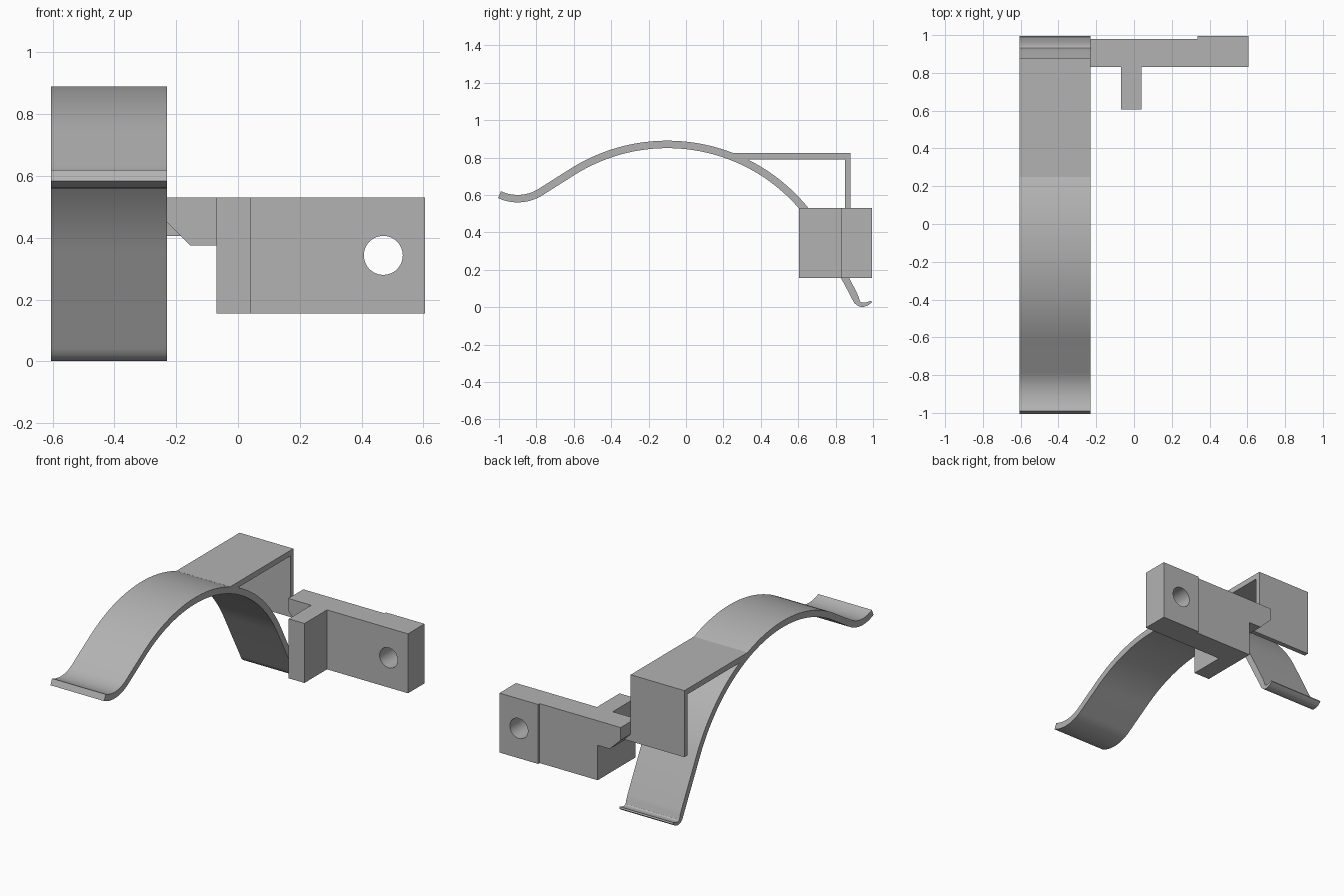
import bpy
import bmesh
from math import sin, cos, acos, atan2, radians, degrees, hypot
from mathutils import Vector

cube = bpy.data.objects.get("Cube")
if cube:
    bpy.data.objects.remove(cube, do_unlink=True)

grey = bpy.data.materials.new("plain grey")
grey.use_nodes = True
GREY = (0.45, 0.45, 0.45, 1)
grey.diffuse_color = GREY
grey.node_tree.nodes["Principled BSDF"].inputs["Base Color"].default_value = GREY

X0, X1 = -0.605, -0.23          # strap sides


def finish(bm, name):
    bmesh.ops.recalc_face_normals(bm, faces=bm.faces)
    mesh = bpy.data.meshes.new(name)
    bm.to_mesh(mesh)
    bm.free()
    mesh.materials.append(grey)
    obj = bpy.data.objects.new(name, mesh)
    bpy.context.collection.objects.link(obj)
    return obj


def activate(obj):
    bpy.ops.object.select_all(action='DESELECT')
    obj.select_set(True)
    bpy.context.view_layer.objects.active = obj


def prism(name, outline, depth):
    """Extrude a closed outline of 3D points along a vector."""
    bm = bmesh.new()
    face = bm.faces.new([bm.verts.new(p) for p in outline])
    ext = bmesh.ops.extrude_face_region(bm, geom=[face])["geom"]
    moved = [v for v in ext if isinstance(v, bmesh.types.BMVert)]
    bmesh.ops.translate(bm, verts=moved, vec=depth)
    return finish(bm, name)


def arc(center, radius, a0, a1, steps):
    """Points along an arc, angles in degrees."""
    angles = [radians(a0 + (a1 - a0) * i / steps) for i in range(steps + 1)]
    return [center + radius * Vector((cos(a), sin(a))) for a in angles]


def ribbon(name, path, halves):
    """Thick strap along a (y, z) centre line, spanning X0 to X1."""
    bm = bmesh.new()
    rings = []
    for i, p in enumerate(path):
        t = (path[min(i + 1, len(path) - 1)] - path[max(i - 1, 0)]).normalized()
        n = Vector((-t.y, t.x)) * halves[i]
        a, b = p + n, p - n
        rings.append([bm.verts.new(c) for c in
                      ((X0, *a), (X1, *a), (X1, *b), (X0, *b))])
    for r, s in zip(rings, rings[1:]):
        for k in range(4):
            m = (k + 1) % 4
            bm.faces.new((r[k], r[m], s[m], s[k]))
    bm.faces.new(rings[0])
    bm.faces.new(rings[-1])
    return finish(bm, name)


# Curved strap: front curl, straight tangent, main arch, rear leg and small foot
arch_c, arch_r = Vector((-0.1, -0.08)), 0.95
curl_c, curl_r = Vector((-0.9, 0.81)), 0.23
gap = curl_c - arch_c
tangent = degrees(atan2(gap.y, gap.x) - acos((arch_r + curl_r) / hypot(*gap)))
path = arc(curl_c, curl_r, 245, tangent + 180, 16)
path += arc(arch_c, arch_r, tangent, 28, 56)
halves = [0.02] * len(path)
foot = [(0.895, 0.072, .019), (0.906, 0.048, .018), (0.914, 0.03, .016),
        (0.924, 0.019, .013), (0.937, 0.013, .012), (0.952, 0.013, .011),
        (0.97, 0.018, .009), (0.992, 0.03, .005)]
path += [Vector(f[:2]) for f in foot]
halves += [f[2] for f in foot]
strap = ribbon("curved_strap", path, halves)
activate(strap)
bpy.ops.object.shade_smooth_by_angle(angle=radians(25))

# Angled bracket over the rear of the strap
bracket = [(0.25, 0.825), (0.88, 0.825), (0.88, 0.405), (0.85, 0.405),
           (0.85, 0.79), (0.25, 0.79)]
prism("angled_bracket", [(X0, y, z) for y, z in bracket], (X1 - X0, 0, 0))

# Mounting block with front rib and raised rear pad
block_plan = [(-0.07, 0.605), (0.04, 0.605), (0.04, 0.83), (0.605, 0.83),
              (0.605, 0.995), (0.335, 0.995), (0.335, 0.98), (-0.07, 0.98)]
block = prism("mounting_block", [(x, y, 0.155) for x, y in block_plan],
              (0, 0, 0.375))

# Round hole through the block
hole = prism("hole_cutter",
             [(p.x, 0.7, p.y) for p in arc(Vector((0.47, 0.343)), 0.063, 0, 352.5, 47)],
             (0, 0.5, 0))
hole.hide_render = True
activate(block)
cut = block.modifiers.new("hole", 'BOOLEAN')
cut.operation = 'DIFFERENCE'
cut.solver = 'EXACT'
cut.object = hole
bpy.ops.object.modifier_apply(modifier=cut.name)
bpy.data.objects.remove(hole, do_unlink=True)
bpy.ops.object.shade_smooth_by_angle(angle=radians(25))

# Chamfered arm joining the block to the bracket
arm = [(-0.07, 0.53), (-0.23, 0.53), (-0.23, 0.45), (-0.155, 0.375), (-0.07, 0.375)]
prism("joining_arm", [(x, 0.83, z) for x, z in arm], (0, 0.15, 0))
web = [(X1, 0.45), (X1, 0.405), (-0.185, 0.405)]
prism("arm_web", [(x, 0.85, z) for x, z in web], (0, 0.03, 0))
